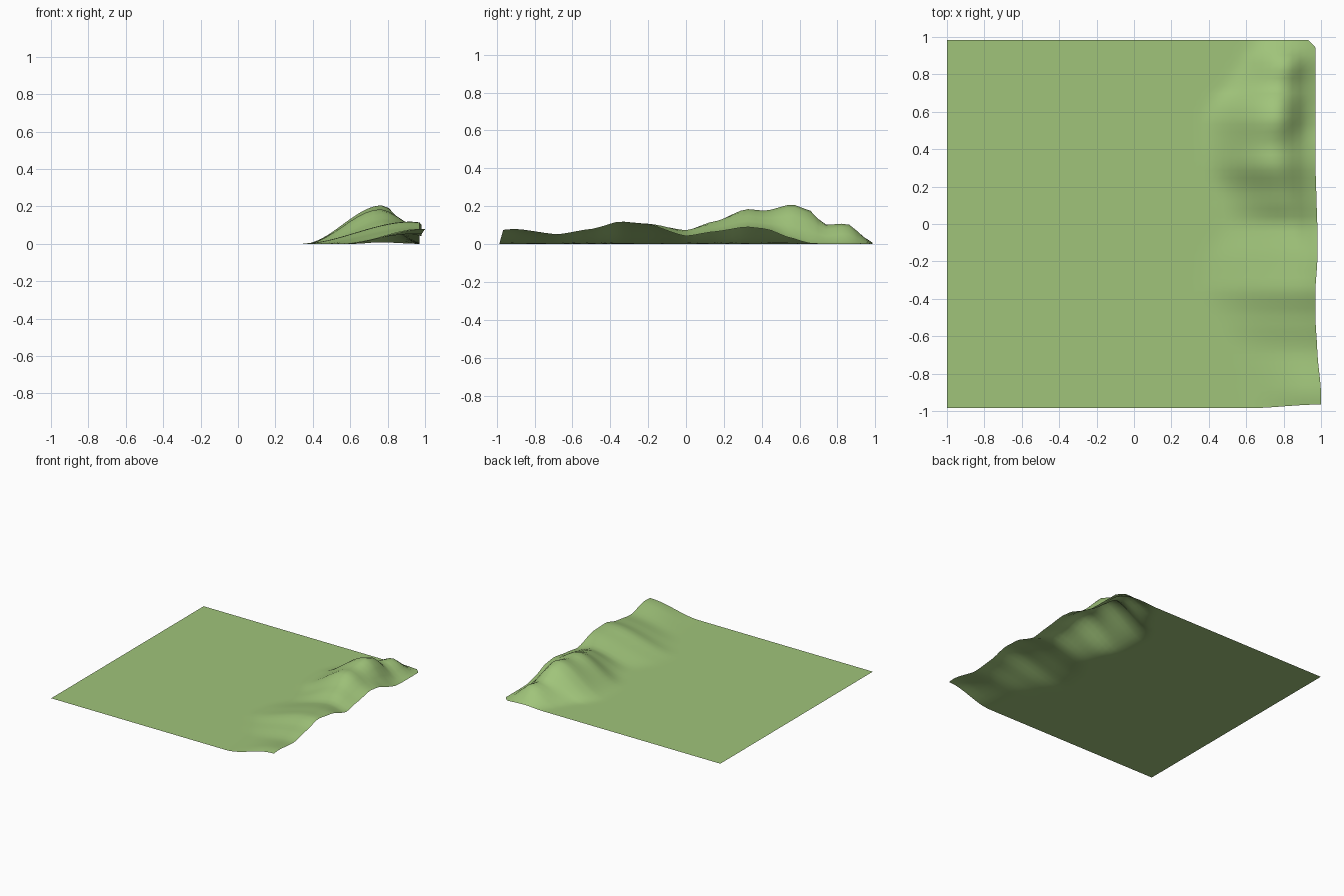
import bpy, bmesh

# Hill stations along y: (y, foot x, ridge x, ridge height, edge height, edge x)
STATIONS = [
    (-0.985, 0.58, 0.99, 0.075, 0.075, 1.00),
    (-0.90, 0.57, 0.97, 0.080, 0.080, 1.00),
    (-0.68, 0.52, 0.94, 0.052, 0.050, 0.98),
    (-0.50, 0.42, 0.92, 0.080, 0.078, 0.97),
    (-0.35, 0.33, 0.92, 0.120, 0.116, 0.97),
    (-0.20, 0.35, 0.92, 0.108, 0.102, 0.98),
    (0.00, 0.45, 0.85, 0.073, 0.042, 0.98),
    (0.15, 0.43, 0.80, 0.120, 0.065, 0.975),
    (0.32, 0.36, 0.76, 0.185, 0.090, 0.97),
    (0.42, 0.35, 0.75, 0.177, 0.080, 0.97),
    (0.56, 0.35, 0.77, 0.210, 0.030, 0.97),
    (0.65, 0.39, 0.77, 0.180, 0.004, 0.97),
    (0.73, 0.47, 0.78, 0.105, 0.000, 0.97),
    (0.85, 0.55, 0.81, 0.108, 0.000, 0.97),
    (0.985, 0.62, 0.76, 0.008, 0.000, 0.97),
]


def smooth(t):
    t = max(0.0, min(1.0, t))
    return t * t * (3 - 2 * t)


def station(y):
    """Blend the neighbouring stations at this y."""
    for a, b in zip(STATIONS, STATIONS[1:]):
        if y <= b[0] + 1e-6:
            t = (y - a[0]) / (b[0] - a[0])
            s = 0.5 * t + 0.5 * smooth(t)
            return [p + (q - p) * s for p, q in zip(a[1:], b[1:])]
    return STATIONS[-1][1:]


def height(x, foot, ridge, top, edge, edge_x):
    if x < ridge:
        return top * smooth((x - foot) / (ridge - foot))
    return top + (edge - top) * smooth((x - ridge) / (edge_x - ridge))


grass = bpy.data.materials.new("grass green")
grass.diffuse_color = (0.352, 0.552, 0.195, 1)

# Thin open sheet of ground, flat on the left with hills along the right
N = 48
bm = bmesh.new()
rows = []
for j in range(N + 1):
    y = -0.985 + 1.97 * j / N
    s = station(y)
    row = []
    for i in range(N + 1):
        u = i / N
        x = -1 + 1.97 * u
        x += (s[4] - 0.97) * smooth((x - 0.6) / 0.37)
        py = y
        if j == 0:                      # front edge drawn in at the raised corner
            py += 0.02 * smooth((x - 0.6) / 0.4)
        if i == N and j == N:           # clipped back corner
            x, py = 0.95, 0.965
        row.append(bm.verts.new((x, py, height(x, *s))))
    rows.append(row)
for a, b in zip(rows, rows[1:]):
    for i in range(N):
        bm.faces.new((a[i], a[i + 1], b[i + 1], b[i]))

mesh = bpy.data.meshes.new("hilly_ground")
bm.to_mesh(mesh)
bm.free()
mesh.materials.append(grass)
for p in mesh.polygons:
    p.use_smooth = True
ground = bpy.data.objects.new("hilly_ground", mesh)
bpy.context.collection.objects.link(ground)
